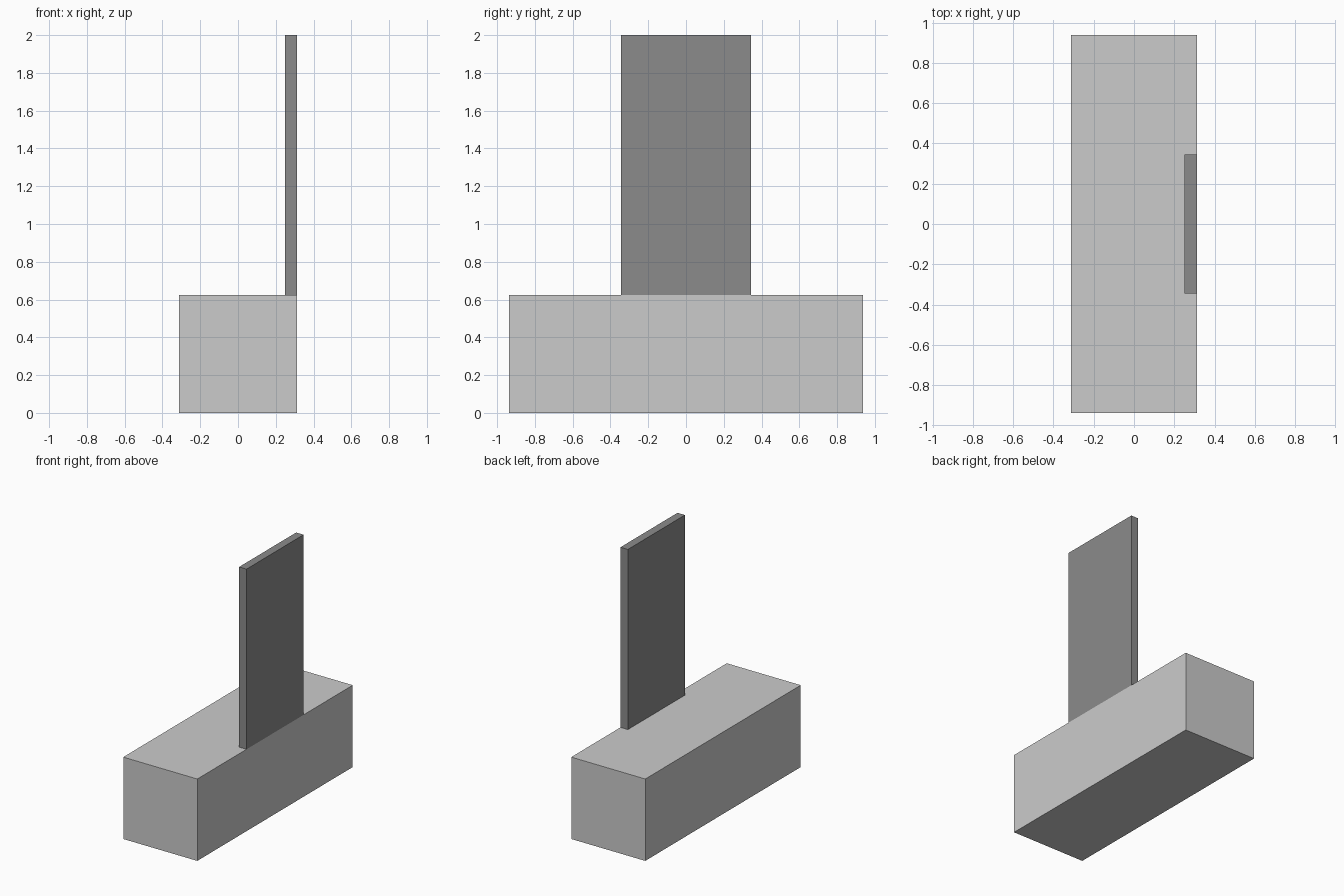
import bpy

if "Cube" in bpy.data.objects:
    bpy.data.objects.remove(bpy.data.objects["Cube"])


def box(name, lo, hi):
    """Axis-aligned box between two corners."""
    size = [b - a for a, b in zip(lo, hi)]
    centre = [(a + b) / 2 for a, b in zip(lo, hi)]
    bpy.ops.mesh.primitive_cube_add(size=1, location=centre)
    obj = bpy.context.object
    obj.name = name
    obj.scale = size
    bpy.ops.object.transform_apply(location=False, rotation=False, scale=True)
    return obj


# Long base block
box("base_block", (-0.3125, -0.9375, 0), (0.3125, 0.9375, 0.625))

# Thin upright slab, flush with the right side of the base
slab = box("upright_slab", (0.25, -0.344, 0.625), (0.3125, 0.344, 2.0))
dark = bpy.data.materials.new("dark_grey")
dark.diffuse_color = (0.26, 0.26, 0.26, 1)
dark.use_nodes = True
dark.node_tree.nodes["Principled BSDF"].inputs["Base Color"].default_value = dark.diffuse_color
slab.data.materials.append(dark)
